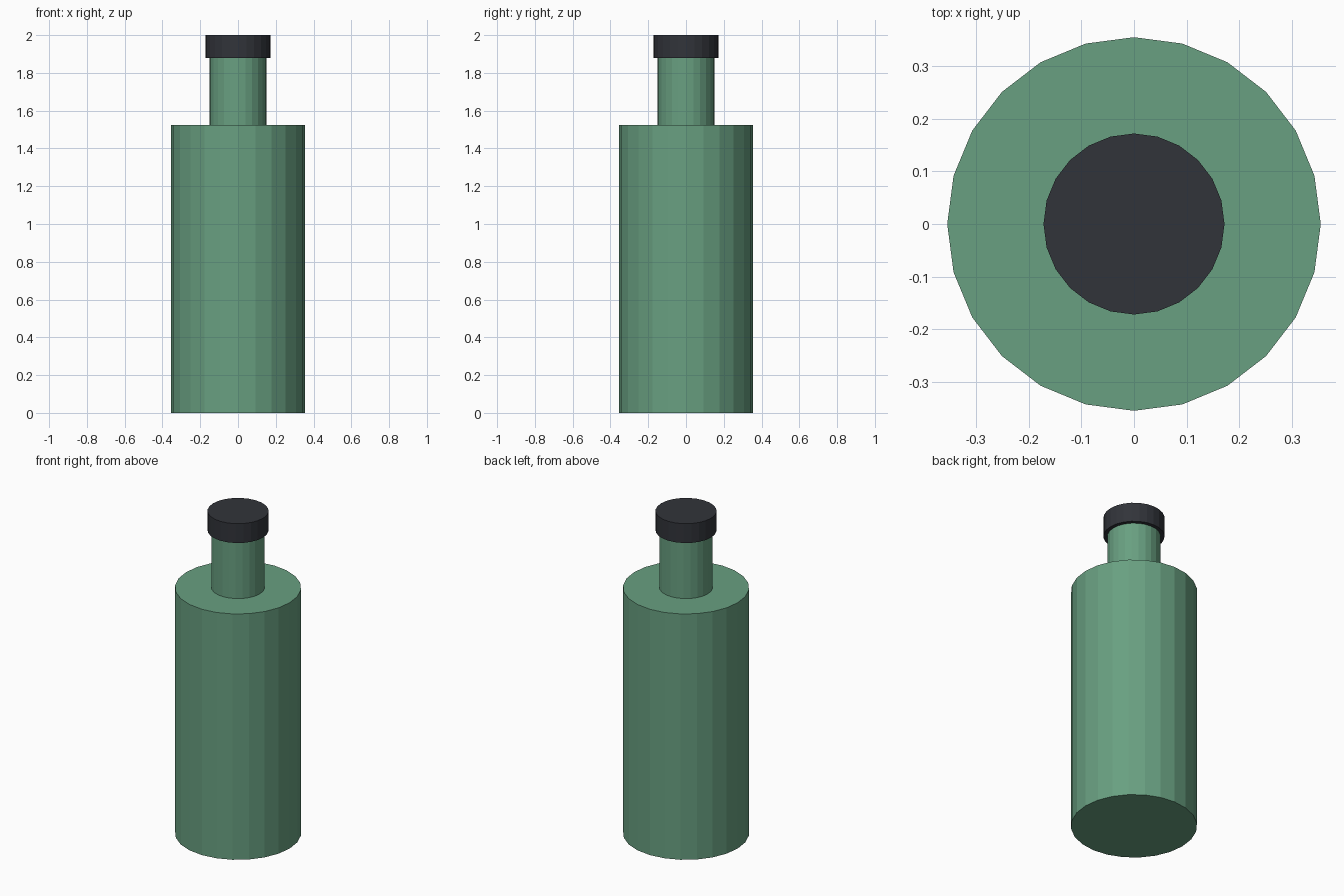
import bpy

if "Cube" in bpy.data.objects:
    bpy.data.objects.remove(bpy.data.objects["Cube"])

SIDES = 24


def material(name, rgb):
    mat = bpy.data.materials.new(name)
    mat.diffuse_color = (*rgb, 1.0)
    mat.use_nodes = True
    mat.node_tree.nodes["Principled BSDF"].inputs["Base Color"].default_value = mat.diffuse_color
    return mat


def cylinder(name, radius, z0, z1, mat):
    bpy.ops.mesh.primitive_cylinder_add(
        vertices=SIDES, radius=radius, depth=z1 - z0, location=(0, 0, (z0 + z1) / 2))
    obj = bpy.context.object
    obj.name = name
    obj.data.materials.append(mat)
    return obj


glass = material("green_glass", (0.14, 0.35, 0.22))
dark = material("dark_cap", (0.031, 0.034, 0.042))

# Bottle: wide body, narrow neck, overhanging cap
cylinder("body", 0.355, 0.0, 1.525, glass)
cylinder("neck", 0.15, 1.525, 1.88, glass)
cylinder("cap", 0.172, 1.88, 2.0, dark)
